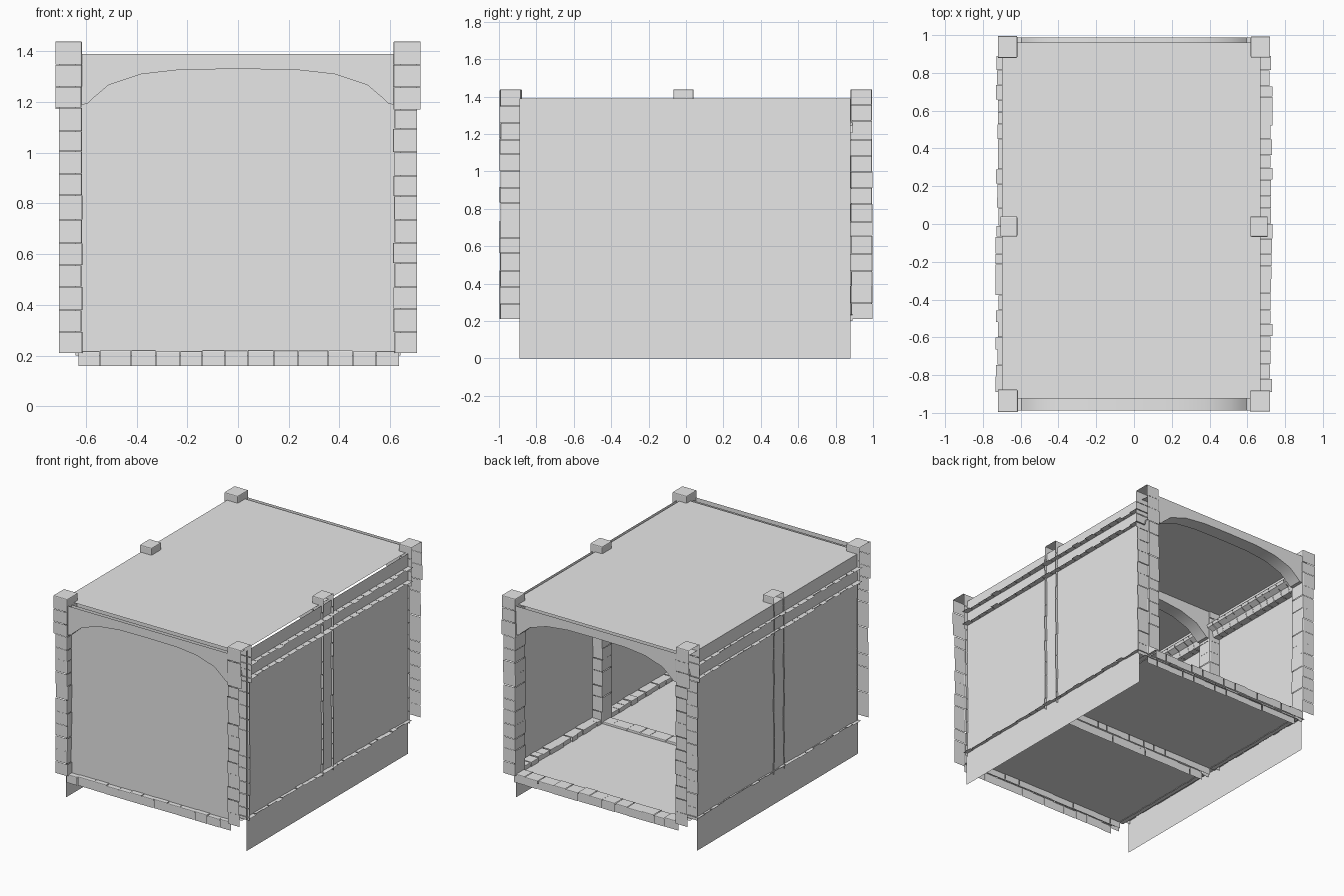
import bpy, bmesh, random
from mathutils import Vector

random.seed(4)
old = bpy.data.objects.get("Cube")
if old:
    bpy.data.objects.remove(old, do_unlink=True)

stone = bpy.data.materials.new("plain_grey_stone")
stone.use_nodes = True
stone.diffuse_color = (0.8, 0.8, 0.8, 1)
stone.node_tree.nodes["Principled BSDF"].inputs["Base Color"].default_value = (0.8, 0.8, 0.8, 1)


def finish(name, bm, bevel=0.0):
    mesh = bpy.data.meshes.new(name)
    bm.to_mesh(mesh)
    bm.free()
    mesh.materials.append(stone)
    obj = bpy.data.objects.new(name, mesh)
    bpy.context.collection.objects.link(obj)
    if bevel:
        mod = obj.modifiers.new("worn_edges", "BEVEL")
        mod.width = bevel
        mod.segments = 2
    return obj


def shell(bm, lo, hi, open_sides=()):
    """Box between two corners, left open towards the given directions."""
    lo, hi = Vector(lo), Vector(hi)
    verts = bmesh.ops.create_cube(bm, size=1)["verts"]
    for v in verts:
        v.co = (lo + hi) / 2 + v.co * (hi - lo)
    faces = {f for v in verts for f in v.link_faces}
    drop = []
    for f in faces:
        f.normal_update()
        if any(f.normal.dot(Vector(d)) > 0.9 for d in open_sides):
            drop.append(f)
    bmesh.ops.delete(bm, geom=drop, context="FACES")


def sheet(name, corners):
    bm = bmesh.new()
    bm.faces.new([bm.verts.new(c) for c in corners])
    return finish(name, bm)


def cuts(start, end, count, wobble):
    """Uneven joint positions for a run of stones."""
    step = (end - start) / count
    inner = [start + step * i + random.uniform(-wobble, wobble) for i in range(1, count)]
    return [start] + inner + [end]


def jitter(amount=0.005):
    return random.uniform(-amount, amount)


UP, DOWN = (0, 0, 1), (0, 0, -1)
FRONT, BACK = (0, -1, 0), (0, 1, 0)
LEVELS = {"front": (-0.995, -0.88), "middle": (-0.07, 0.04), "back": (0.88, 0.995)}

# Side walls, reaching below the floor
for side, x in (("right", -0.7), ("left", 0.69)):
    sheet(side + "_wall", [(x, -0.89, 0), (x, 0.88, 0), (x, 0.88, 1.39), (x, -0.89, 1.39)])

# End wall closing the front opening
sheet("front_wall", [(-0.64, -0.95, 0.2), (0.64, -0.95, 0.2), (0.64, -0.95, 1.385), (-0.64, -0.95, 1.385)])

# Ceiling and floor, one panel per bay
for bay, y0, y1, f0, f1 in (("front", -0.925, -0.015, -0.9, -0.06), ("back", -0.015, 0.96, 0.03, 0.9)):
    sheet(bay + "_ceiling", [(-0.7, y0, 1.39), (0.67, y0, 1.39), (0.67, y1, 1.39), (-0.7, y1, 1.39)])
    sheet(bay + "_floor", [(-0.66, f0, 0.205), (0.66, f0, 0.205), (0.66, f1, 0.205), (-0.66, f1, 0.205)])

# Stacked stone pillars, open towards the outside
for place, (y0, y1) in LEVELS.items():
    for side, s in (("right", -1), ("left", 1)):
        bm = bmesh.new()
        joints = cuts(0.21, 1.44, 14, 0.008)
        for i, (a, b) in enumerate(zip(joints, joints[1:])):
            last = i == len(joints) - 2
            sides = [(s, 0, 0), DOWN] + ([] if last else [UP])
            outer = 0.72 if a > 1.15 and place != "middle" else 0.706
            xs = sorted((s * (0.615 + jitter(0.003)), s * outer))
            shell(bm, (xs[0], y0 + jitter(0.003), a + 0.001),
                  (xs[1], y1 + jitter(0.003), b - 0.001), sides)
        finish(f"{place}_{side}_pillar", bm, 0.006)

# Flattened arches with an open top
HALF = [(0.62, 1.19), (0.595, 1.192), (0.575, 1.212), (0.51, 1.267), (0.38, 1.31), (0.22, 1.328)]
CURVE = [(-x, z) for x, z in HALF] + [(0, 1.33)] + HALF[::-1]
for place, (y0, y1) in LEVELS.items():
    bm = bmesh.new()
    ya, yb = y0 + 0.008, y1 - 0.008
    rows = []
    for x, z in CURVE:
        points = [(x, ya, 1.39), (x, ya, z), (x, yb, z), (x, yb, 1.39)]
        rows.append([bm.verts.new(p) for p in points])
    for r, q in zip(rows, rows[1:]):
        for j in range(3):
            bm.faces.new([r[j], q[j], q[j + 1], r[j + 1]])
    bmesh.ops.recalc_face_normals(bm, faces=bm.faces)
    bm.faces.ensure_lookup_table()
    if bm.faces[0].normal.y > 0:
        bmesh.ops.reverse_faces(bm, faces=bm.faces)
    arch = finish(place + "_arch", bm)
    bpy.context.view_layer.objects.active = arch
    arch.select_set(True)
    bpy.ops.object.shade_smooth_by_angle()
    arch.select_set(False)

# Stone bands across the floor, open below
for place, (y0, y1) in LEVELS.items():
    bm = bmesh.new()
    joints = cuts(-0.63, 0.635, 13, 0.015)
    for a, b in zip(joints, joints[1:]):
        shell(bm, (a + 0.001, y0 + 0.012 + jitter(0.003), 0.16),
              (b - 0.001, y1 - 0.012 + jitter(0.003), 0.219 + jitter(0.003)),
              [DOWN, (1, 0, 0), (-1, 0, 0)])
    finish(place + "_floor_band", bm, 0.005)

# Brick courses along both walls: a low base and a coved cornice
for side, s in (("right", -1), ("left", 1)):
    base, cornice = bmesh.new(), bmesh.new()
    joints = cuts(-0.89, 0.89, 24, 0.012)
    for a, b in zip(joints, joints[1:]):
        a, b = a + 0.001, b - 0.001
        edge = 0.725 + jitter(0.009)
        xs = sorted((s * (0.625 + jitter(0.004)), s * (edge - 0.01)))
        shell(base, (xs[0], a, 0.2), (xs[1], b, 0.237 + jitter(0.003)),
              [(s, 0, 0), DOWN, FRONT, BACK])
        # ledge, rounded lip, cove and underside
        profile = [(edge, 1.3), (0.615, 1.3), (0.6, 1.285), (0.605, 1.265),
                   (0.64, 1.245), (0.65, 1.205), (edge, 1.205)]
        ends = [[cornice.verts.new((s * x, y, z)) for x, z in profile] for y in (a, b)]
        for i in range(len(profile) - 1):
            quad = [ends[0][i], ends[0][i + 1], ends[1][i + 1], ends[1][i]]
            cornice.faces.new(quad if s < 0 else quad[::-1])
    finish(side + "_base_course", base, 0.004)
    finish(side + "_cornice", cornice)
